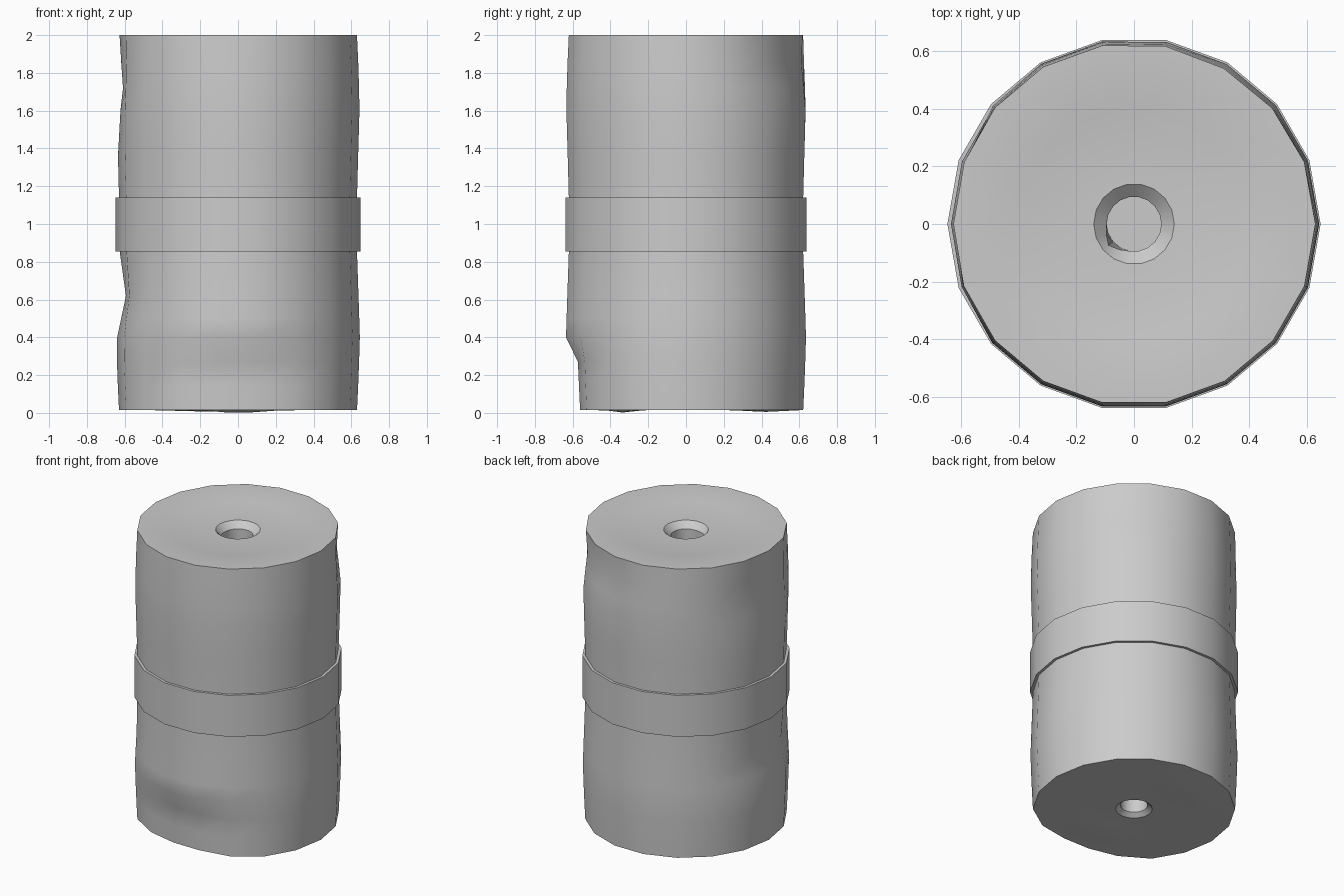
import bpy, bmesh
from math import cos, sin, pi, radians, exp

if "Cube" in bpy.data.objects:
    bpy.data.objects.remove(bpy.data.objects["Cube"])

SIDES = 18


def step(a, b, t):
    t = max(0, min(1, (t - a) / (b - a)))
    return t * t * (3 - 2 * t)


def bump(x, y, cx, cy, wx, wy):
    return exp(-((x - cx) / wx) ** 2 - ((y - cy) / wy) ** 2)


def turn(a, centre):
    # signed angular distance in degrees
    return (a - centre + 180) % 360 - 180


def dent(a, z):
    """How far the side wall is pushed in at an angle and height."""
    d = 0.062 * exp(-(turn(a, -92) / 32) ** 4) * (1 - step(0.26, 0.40, z))
    d += 0.045 * bump(turn(a, 182), z, 0, 0.62, 24, 0.15)
    d += 0.036 * bump(turn(a, 172), z, 0, 1.72, 24, 0.18)
    d += 0.034 * bump(turn(a, 58), z, 0, 1.83, 26, 0.13)
    return d


def lathe(name, profile, shape=None, closed=False):
    """Spin (radius, z) points, optionally adjusted per point by shape."""
    bm = bmesh.new()
    rings = []
    for r, z in profile:
        ring = []
        for i in range(SIDES):
            a = 360 * i / SIDES
            rr, zz = shape(r, z, a) if shape else (r, z)
            ring.append(bm.verts.new((rr * cos(radians(a)), rr * sin(radians(a)), zz)))
        rings.append(ring)
    pairs = list(zip(rings, rings[1:]))
    if closed:
        pairs.append((rings[-1], rings[0]))
    else:
        bm.faces.new(rings[0])
        bm.faces.new(rings[-1])
    for lo, hi in pairs:
        for i in range(SIDES):
            j = (i + 1) % SIDES
            bm.faces.new((lo[i], lo[j], hi[j], hi[i]))
    bmesh.ops.recalc_face_normals(bm, faces=bm.faces[:])
    mesh = bpy.data.meshes.new(name)
    bm.to_mesh(mesh)
    bm.free()
    obj = bpy.data.objects.new(name, mesh)
    bpy.context.collection.objects.link(obj)
    bpy.ops.object.select_all(action='DESELECT')
    obj.select_set(True)
    bpy.context.view_layer.objects.active = obj
    bpy.ops.object.shade_smooth_by_angle(angle=radians(35))
    return obj


def bale_shape(r, z, a):
    if r > 0.58:
        return r - dent(a, z), z
    x, y = r * cos(radians(a)), r * sin(radians(a))
    # small lumps under the base
    if z < 0.03 and r > 0.2:
        z -= 0.015 * bump(x, y, 0, -0.34, 0.16, 0.06)
        z -= 0.010 * bump(x, y, -0.12, 0.42, 0.2, 0.12)
    # uneven lip of the top opening
    if z > 1.6 and r < 0.12:
        r += 0.02 * exp(-(turn(a, 220) / 20) ** 2)
    return r, z


# Roll body: bottom socket, base, bulged side wall, dished top, top socket
bale_profile = [
    (0.085, 0.40), (0.085, 0.04), (0.115, 0.015), (0.25, 0.015), (0.34, 0.015),
    (0.43, 0.015), (0.53, 0.015),
    (0.63, 0.015), (0.636, 0.14), (0.641, 0.27), (0.645, 0.40), (0.642, 0.50),
    (0.638, 0.62), (0.63, 0.85), (0.628, 1.0), (0.63, 1.14), (0.636, 1.36),
    (0.643, 1.60), (0.641, 1.72), (0.637, 1.85), (0.63, 2.0),
    (0.47, 1.998), (0.40, 1.985), (0.14, 1.98), (0.095, 1.94), (0.095, 1.60)]
lathe("roll_body", bale_profile, bale_shape)

# Binding band around the middle
lathe("binding_band", [(0.60, 0.855), (0.648, 0.855), (0.648, 1.14), (0.60, 1.14)],
      closed=True)
